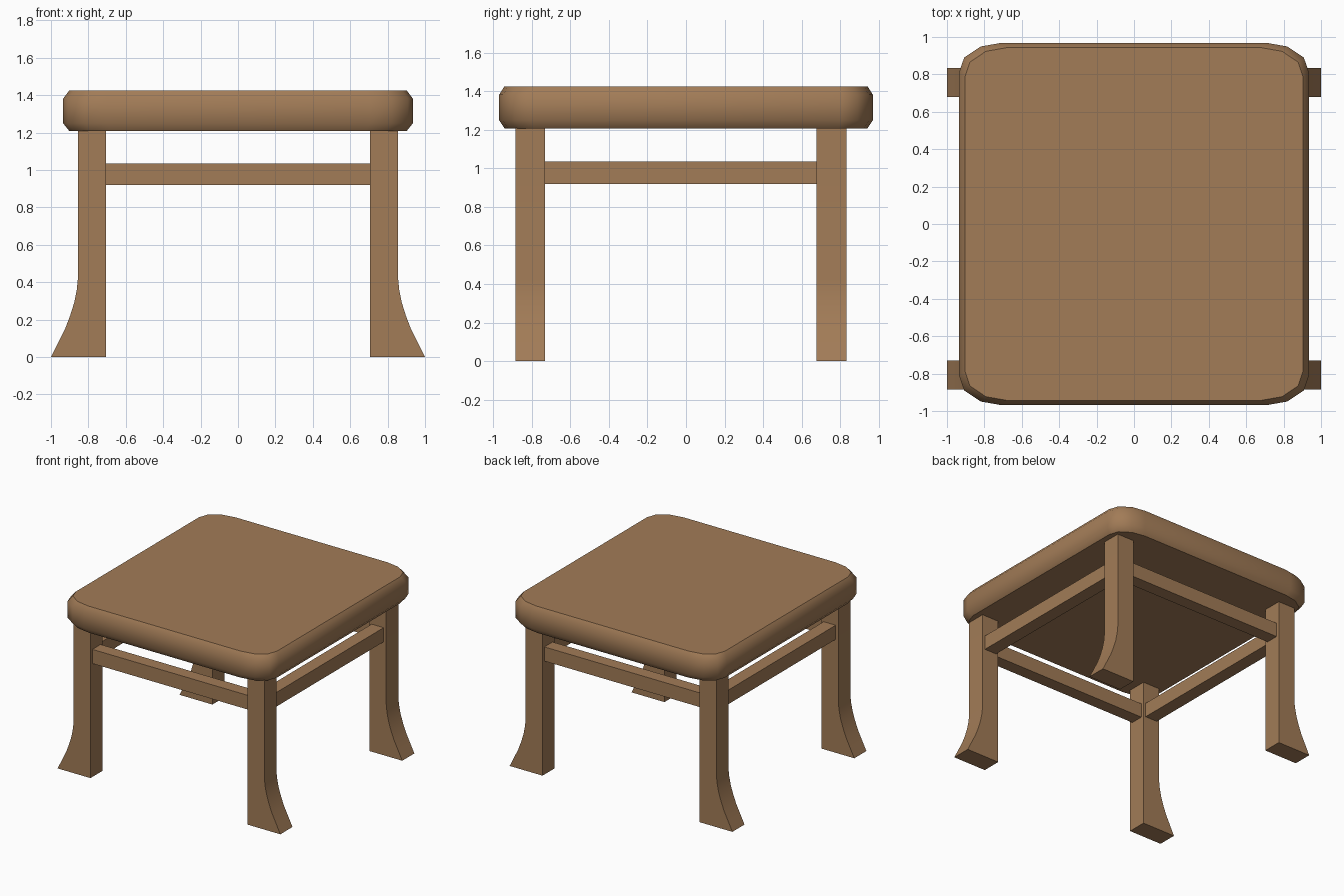
import bpy, bmesh
from math import radians

if "Cube" in bpy.data.objects:
    bpy.data.objects.remove(bpy.data.objects["Cube"])

wood = bpy.data.materials.new("brown_wood")
wood.diffuse_color = (0.36, 0.20, 0.095, 1)
wood.use_nodes = True
wood.node_tree.nodes["Principled BSDF"].inputs["Base Color"].default_value = wood.diffuse_color


def build(name, rings):
    """Closed solid skinned through equal-length rings of points."""
    bm = bmesh.new()
    loops = [[bm.verts.new(p) for p in ring] for ring in rings]
    n = len(loops[0])
    for a, b in zip(loops, loops[1:]):
        for i in range(n):
            j = (i + 1) % n
            bm.faces.new((a[i], a[j], b[j], b[i]))
    bm.faces.new(loops[0])
    bm.faces.new(loops[-1])
    bmesh.ops.recalc_face_normals(bm, faces=bm.faces)
    mesh = bpy.data.meshes.new(name)
    bm.to_mesh(mesh)
    bm.free()
    mesh.materials.append(wood)
    obj = bpy.data.objects.new(name, mesh)
    bpy.context.collection.objects.link(obj)
    return obj


def smooth(obj, angle):
    bpy.ops.object.select_all(action='DESELECT')
    obj.select_set(True)
    bpy.context.view_layer.objects.active = obj
    bpy.ops.object.shade_smooth_by_angle(angle=radians(angle))


def box(name, x0, x1, y0, y1, z0, z1):
    return build(name, [[(x0, y0, z), (x1, y0, z), (x1, y1, z), (x0, y1, z)]
                        for z in (z0, z1)])


# Seat: rounded rectangle with bevelled top and bottom rims
corner = [(0.935, 0.81), (0.908, 0.89), (0.82, 0.949), (0.706, 0.969)]
outline = (corner + [(-x, y) for x, y in reversed(corner)]
           + [(-x, -y) for x, y in corner]
           + [(x, -y) for x, y in reversed(corner)])
seat = build("seat", [[(x * s, y * (1 - (1 - s) * 0.8), z) for x, y in outline]
                      for z, s in ((1.208, 0.964), (1.25, 1), (1.382, 1), (1.424, 0.966))])
smooth(seat, 46)

# Legs: straight posts flaring outward at the foot
flare = [(1.0, 0), (0.965, 0.07), (0.925, 0.15), (0.898, 0.22),
         (0.876, 0.29), (0.862, 0.36), (0.856, 0.42), (0.856, 1.21)]
profile = [(0.705, 0)] + flare + [(0.705, 1.21)]
for end, y0, y1 in (("front", -0.885, -0.73), ("back", 0.678, 0.833)):
    for side, s in (("left", -1), ("right", 1)):
        leg = build(f"{end}_{side}_leg",
                    [[(s * x, y, z) for x, z in profile] for y in (y0, y1)])
        smooth(leg, 30)

# Stretchers between the legs
box("front_stretcher", -0.705, 0.705, -0.86, -0.755, 0.92, 1.035)
box("back_stretcher", -0.705, 0.705, 0.703, 0.808, 0.92, 1.035)
box("left_stretcher", -0.833, -0.725, -0.73, 0.678, 0.92, 1.035)
box("right_stretcher", 0.725, 0.833, -0.73, 0.678, 0.92, 1.035)
